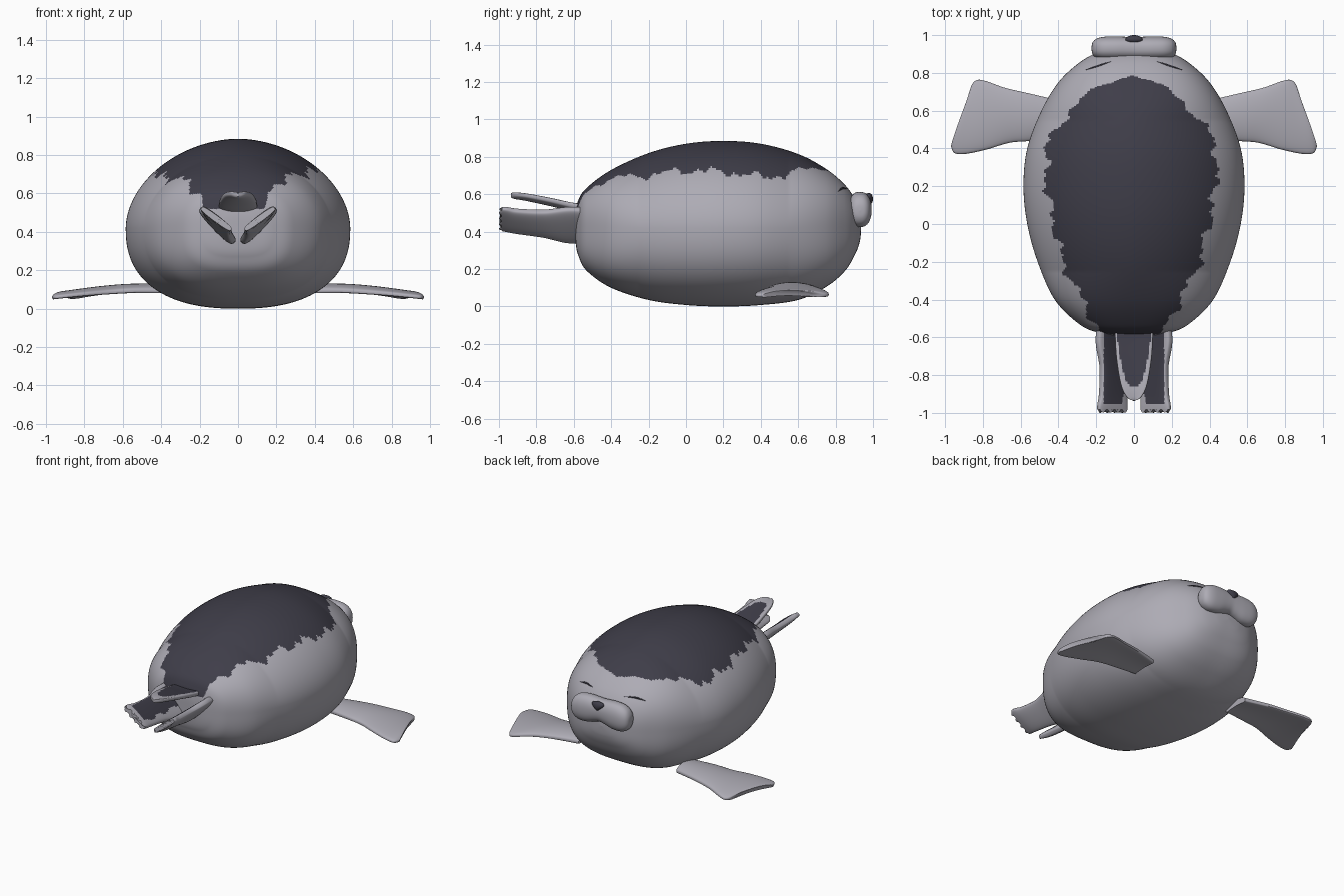
import bpy, bmesh, math
from mathutils import Vector
from mathutils.bvhtree import BVHTree

if "Cube" in bpy.data.objects:
    bpy.data.objects.remove(bpy.data.objects["Cube"], do_unlink=True)


def material(name, rgb):
    m = bpy.data.materials.new(name)
    m.use_nodes = True
    m.diffuse_color = (*rgb, 1)
    m.node_tree.nodes["Principled BSDF"].inputs["Base Color"].default_value = (*rgb, 1)
    return m


MATS = [material("pale_grey_fur", (0.42, 0.41, 0.46)),
        material("charcoal_fur", (0.049, 0.047, 0.066))]


def spline(keys, steps):
    """Smooth rows through a list of number tuples."""
    rows = []
    last = len(keys) - 1
    for i in range(last):
        quad = [keys[min(max(j, 0), last)] for j in range(i - 1, i + 3)]
        for k in range(steps):
            t = k / steps
            rows.append([b + 0.5 * t * (c - a + t * (2*a - 5*b + 4*c - d + t * (3*(b - c) + d - a)))
                         for a, b, c, d in zip(*quad)])
    return rows + [list(keys[-1])]


def power(v, n):
    return math.copysign(abs(v) ** (2 / n), v)


def loft(name, rings, dark=None, mirror=False, angle=50):
    """Skin closed rings, cap both ends, paint faces by the dark rule."""
    bm = bmesh.new()
    loops = [[bm.verts.new(p) for p in ring] for ring in rings]
    n = len(rings[0])
    for a, b in zip(loops, loops[1:]):
        for i in range(n):
            j = (i + 1) % n
            bm.faces.new((a[i], a[j], b[j], b[i]))
    bm.faces.new(loops[0])
    bm.faces.new(loops[-1])
    bmesh.ops.remove_doubles(bm, verts=bm.verts, dist=0.00005)
    bmesh.ops.recalc_face_normals(bm, faces=bm.faces)
    bm.normal_update()
    if dark:
        for f in bm.faces:
            f.material_index = int(dark(f.calc_center_median(), f.normal))
    return finish(name, bm, mirror, angle)


def finish(name, bm, mirror=False, angle=50):
    me = bpy.data.meshes.new(name)
    bm.to_mesh(me)
    bm.free()
    ob = bpy.data.objects.new(name, me)
    bpy.context.collection.objects.link(ob)
    for m in MATS:
        me.materials.append(m)
    bpy.ops.object.select_all(action="DESELECT")
    ob.select_set(True)
    bpy.context.view_layer.objects.active = ob
    bpy.ops.object.shade_smooth_by_angle(angle=math.radians(angle))
    if mirror:
        ob.modifiers.new("Mirror", "MIRROR").use_mirror_merge = False
    return ob


def blade(keys, steps=8, n=40, arch=0.0, toes=0.0):
    """Flat fin rings; each key holds edge A, edge B and half thickness."""
    rows = spline(keys, steps)
    rings = []
    for r, row in enumerate(rows):
        a, b, thick = Vector(row[0:3]), Vector(row[3:6]), row[6]
        mid, half = (a + b) / 2, (b - a) / 2
        nxt, prv = rows[min(r + 1, len(rows) - 1)], rows[max(r - 1, 0)]
        along = Vector(nxt[0:3]) + Vector(nxt[3:6]) - Vector(prv[0:3]) - Vector(prv[3:6])
        up = half.cross(along).normalized()
        up = up if up.z > 0 else -up
        ring = []
        for i in range(n):
            q = math.tau * i / n
            t = power(math.cos(q), 2.2)
            p = mid + half * t + up * (thick * power(math.sin(q), 4) + arch * (0.5 - t * t))
            if r >= len(rows) - 5:
                p.y += toes * (1 - abs(math.sin(t * math.tau)))
            ring.append(p)
        rings.append(ring)
    return rings


# Body: egg-shaped loft with y, half width, top and bottom; squarer at both ends
body_keys = [(-.592, 0, .42, .42), (-.59, .10, .50, .34), (-.575, .19, .57, .27),
             (-.53, .29, .635, .19), (-.4, .42, .73, .10), (-.2, .51, .82, .035),
             (0, .565, .87, .008), (.2, .585, .885, 0), (.4, .565, .87, .008),
             (.6, .49, .815, .035), (.75, .40, .735, .105), (.85, .295, .65, .19),
             (.905, .20, .57, .28), (.93, .10, .49, .35), (.937, 0, .42, .42)]
body_rings = []
for y, w, top, bot in spline(body_keys, 20):
    square = min(1, max(0, y - .55, -y - .25) / .3)
    ring = []
    for i in range(200):
        c, s = math.cos(math.tau * i / 200), math.sin(math.tau * i / 200)
        e = (1.87 if s > 0 else 2.4) + .65 * square
        height = top - .42 if s > 0 else .42 - bot
        ring.append((w * power(c, e), y, .42 + height * power(s, e)))
    body_rings.append(ring)

# Ragged saddle patch: y against half width
patch = spline([(-.6, .15), (-.5, .205), (-.4, .26), (-.2, .36), (0, .41), (.2, .445),
                (.38, .45), (.5, .40), (.6, .32), (.7, .21), (.75, .12), (.785, 0)], 6)


def saddle(p, normal):
    if p.z < .52 or p.y > .785:
        return False
    for a, b in zip(patch, patch[1:]):
        if a[0] <= p.y <= b[0]:
            w = a[1] + (b[1] - a[1]) * (p.y - a[0]) / (b[0] - a[0])
            break
    side = 1 if p.x > 0 else 2.3
    rag = .016 * math.sin(27 * p.y + side) + .011 * math.sin(58 * p.y + 2 * side)
    rag += .007 * math.sin(103 * p.y + 4 * side)
    return abs(p.x + .015) < w + rag * min(1, w * 6)


body = loft("body", body_rings, saddle)

# Muzzle: two soft lobes with a raised middle; x, centre z, depth, height
lobe = [(0, .53, .06, .078), (.04, .527, .061, .083), (.1, .52, .063, .093),
        (.16, .516, .061, .09), (.2, .514, .05, .07), (.22, .513, .03, .038),
        (.225, .513, 0, 0)]
muzzle_keys = [(-x, *rest) for x, *rest in reversed(lobe[1:])] + lobe
loft("muzzle", [[(x, .93 + d * power(math.cos(math.tau * i / 40), 2.4),
                  z + h * power(math.sin(math.tau * i / 40), 2.2))
                 for i in range(40)] for x, z, d, h in spline(muzzle_keys, 5)])

# Nose: rounded triangle
bm = bmesh.new()
bmesh.ops.create_uvsphere(bm, u_segments=24, v_segments=16, radius=1)
for v in bm.verts:
    v.co = (v.co.x * .06 * (.65 + .45 * v.co.z), .977 + .023 * v.co.y, .575 + .032 * v.co.z)
for f in bm.faces:
    f.material_index = 1
finish("nose", bm)

# Closed eyes: thin curved lines resting on the face
bm = bmesh.new()
bm.from_mesh(body.data)
tree = BVHTree.FromBMesh(bm)
bm.free()
eye_rings = []
for k in range(17):
    t = k / 16
    start = Vector((.12 + .14 * t, 2, .628 + .01 * math.sin(math.pi * t) - .012 * t))
    hit = tree.ray_cast(start, Vector((0, -1, 0)))[0]
    r = .005 * math.sin(math.pi * t) + .0006
    eye_rings.append([hit + Vector((0, r * math.cos(math.tau * i / 8), r * math.sin(math.tau * i / 8)))
                      for i in range(8)])
loft("closed_eyes", eye_rings, lambda p, n: True, mirror=True)

# Front flippers: leading edge, trailing edge, half thickness
front = [(.38, .65, .1, .38, .46, .1, .022), (.55, .69, .102, .55, .44, .1, .021),
         (.68, .72, .094, .66, .43, .094, .02), (.78, .755, .08, .78, .395, .085, .019),
         (.83, .763, .07, .89, .372, .074, .018), (.86, .735, .067, .95, .375, .067, .017),
         (.872, .67, .066, .97, .41, .063, .015)]
loft("front_flippers", blade(front, arch=.016), mirror=True)

# Hind flippers: tilted blades with scalloped toes and a dark inner face
hind = [(.18, -.48, .515, .03, -.48, .36, .03), (.195, -.62, .525, .02, -.62, .345, .03),
        (.175, -.76, .51, .036, -.76, .375, .027), (.18, -.9, .515, .04, -.9, .395, .025),
        (.19, -.96, .525, .038, -.96, .405, .022), (.19, -1, .525, .036, -1, .412, .016)]
loft("hind_flippers", blade(hind, 10, 64, toes=.028),
     lambda p, n: n.z > .4 and .055 + .008 * math.sin(45 * p.y) < p.x < .16 and p.y > -.955, mirror=True)

# Tail: tapered tongue with a dark top and pale rim
tail = [(-.1, -.5, .525, .1, -.5, .525, .023), (-.1, -.6, .535, .1, -.6, .535, .022),
        (-.092, -.72, .562, .092, -.72, .562, .02), (-.07, -.85, .588, .07, -.85, .588, .018),
        (-.04, -.915, .596, .04, -.915, .596, .015), (-.008, -.935, .598, .008, -.935, .598, .008)]
loft("tail", blade(tail, arch=-.012),
     lambda p, n: n.z > .4 and abs(p.x) < .09 * max(0, (p.y + .86) / .28) ** .35)
